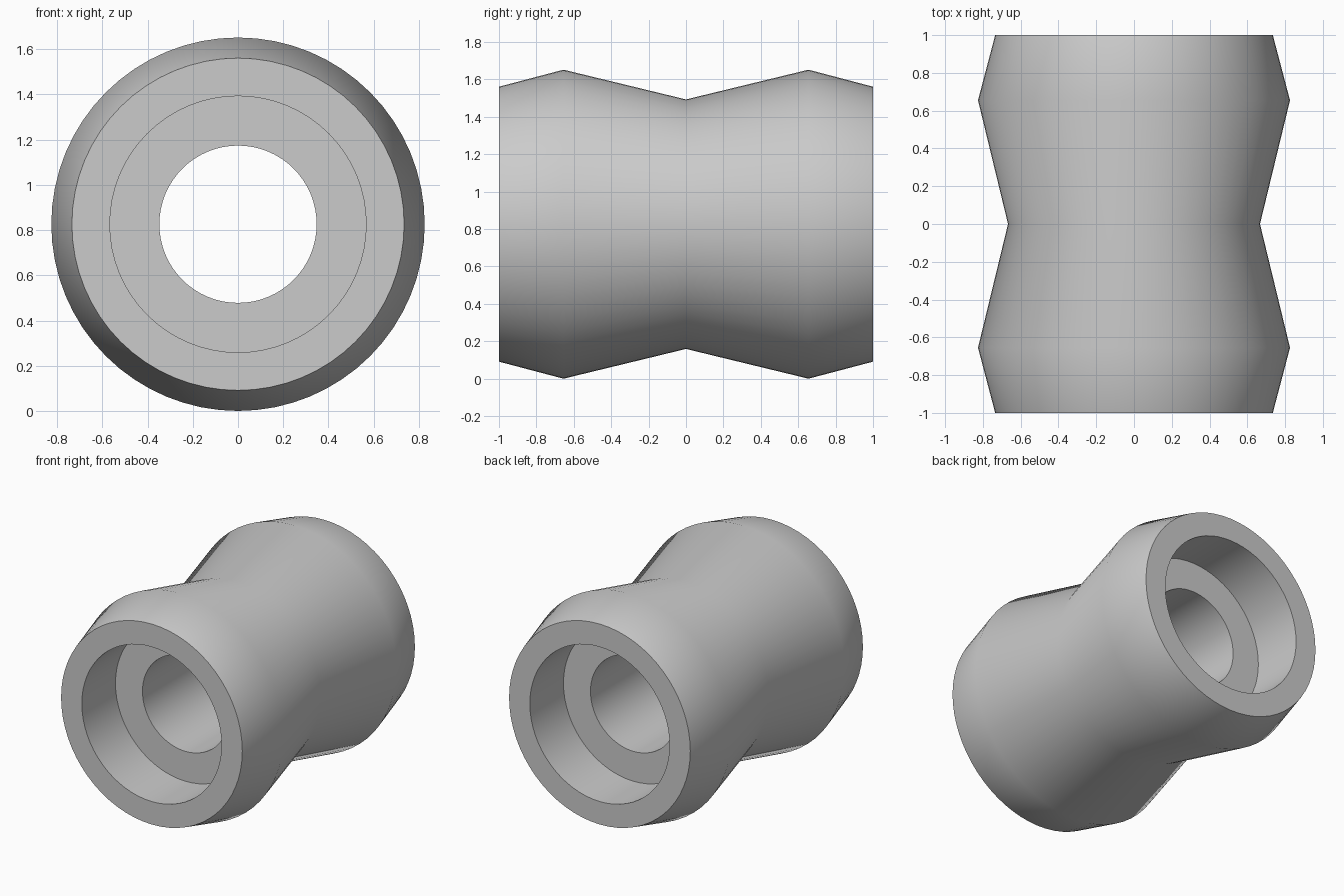
import bpy, bmesh, math
from mathutils import Matrix, Vector

cube = bpy.data.objects.get("Cube")
if cube:
    bpy.data.objects.remove(cube, do_unlink=True)

SEGMENTS = 64
CENTRE_Z = 0.826

grey = bpy.data.materials.new("light grey")
grey.use_nodes = True
colour = (0.6, 0.6, 0.6, 1)
grey.diffuse_color = colour
grey.node_tree.nodes["Principled BSDF"].inputs["Base Color"].default_value = colour

# Half profile as (radius, y): waist, ridge, end rim, counterbore, step, bore
half = [(0.667, 0), (0.826, 0.655), (0.735, 1), (0.567, 1), (0.567, 0.61), (0.348, 0.61)]
profile = half + [(r, -y) for r, y in reversed(half[1:])]

# Revolve the closed profile around the y axis
bm = bmesh.new()
rings = []
for r, y in profile:
    ring = bmesh.ops.create_circle(
        bm, segments=SEGMENTS, radius=r,
        matrix=Matrix.Translation((0, y, CENTRE_Z)) @ Matrix.Rotation(math.pi / 2, 4, "X"))
    rings.append(ring["verts"])
for a, b in zip(rings, rings[1:] + rings[:1]):
    for i in range(SEGMENTS):
        j = (i + 1) % SEGMENTS
        bm.faces.new((a[i], a[j], b[j], b[i]))
bmesh.ops.recalc_face_normals(bm, faces=bm.faces)

mesh = bpy.data.meshes.new("waisted_sleeve")
bm.to_mesh(mesh)
bm.free()
mesh.materials.append(grey)
sleeve = bpy.data.objects.new("waisted_sleeve", mesh)
bpy.context.collection.objects.link(sleeve)

# Smooth the curved walls, keep the rims and steps sharp
bpy.ops.object.select_all(action="DESELECT")
sleeve.select_set(True)
bpy.context.view_layer.objects.active = sleeve
bpy.ops.object.shade_smooth_by_angle(angle=math.radians(35))
